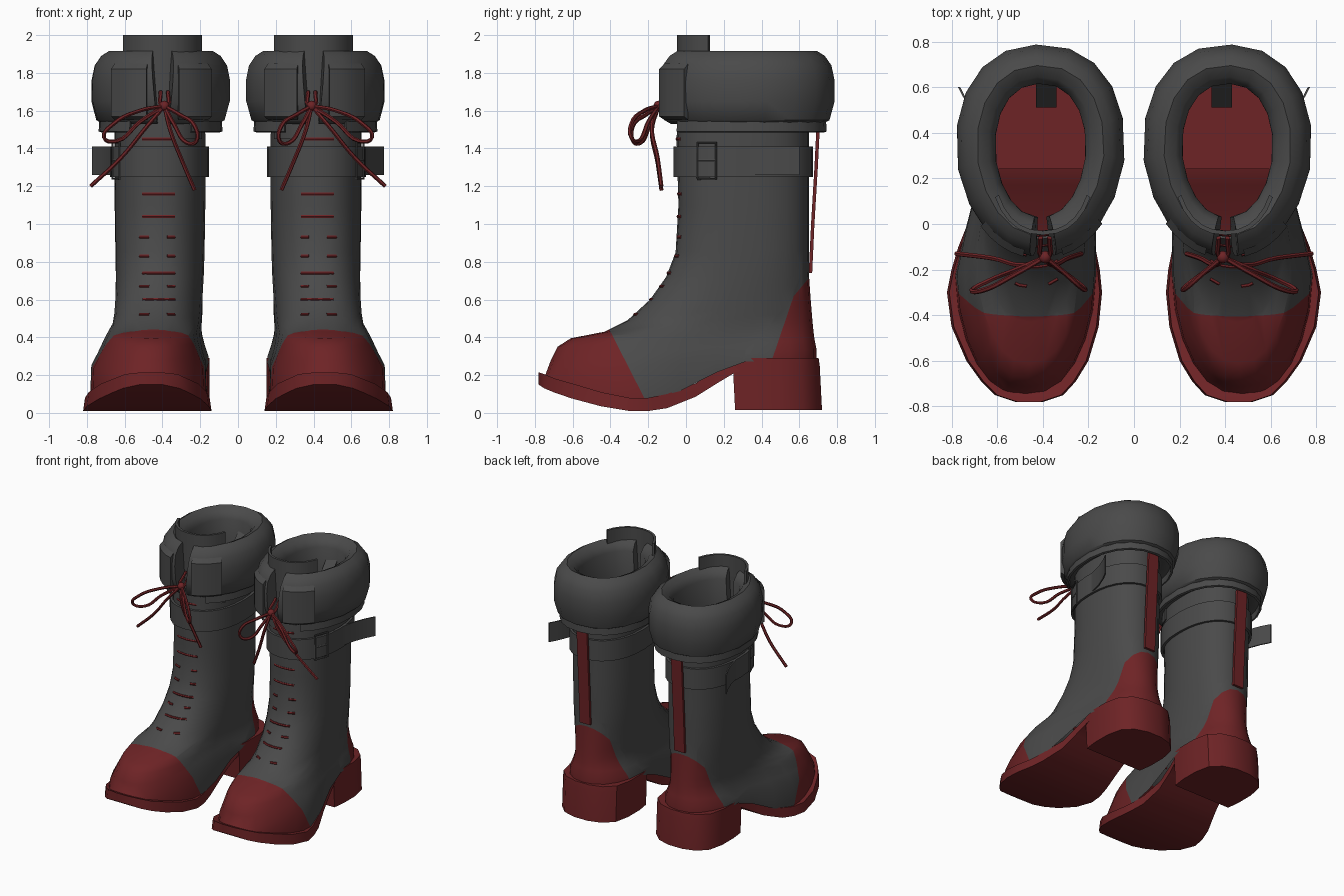
import bpy, bmesh, math
from mathutils import Vector
from mathutils.bvhtree import BVHTree

if "Cube" in bpy.data.objects:
    bpy.data.objects.remove(bpy.data.objects["Cube"])


def material(name, rgb):
    m = bpy.data.materials.new(name)
    m.diffuse_color = (*rgb, 1)
    m.use_nodes = True
    m.node_tree.nodes["Principled BSDF"].inputs["Base Color"].default_value = m.diffuse_color
    return m


GREY = material("dark_grey_leather", (0.068, 0.068, 0.068))
RED = material("deep_red_leather", (0.155, 0.017, 0.019))


def lerp(table, t):
    """Piecewise linear lookup in rows of (key, values...)."""
    for a, b in zip(table, table[1:]):
        if t <= b[0]:
            k = max(0, (t - a[0]) / (b[0] - a[0]))
            return [p + (q - p) * k for p, q in zip(a[1:], b[1:])]
    return list(table[-1][1:])


def finish(name, me, mats, angle=40):
    """Every part is built for the +x boot and mirrored into a pair."""
    for m in mats:
        me.materials.append(m)
    me.shade_smooth()
    me.set_sharp_from_angle(angle=math.radians(angle))
    ob = bpy.data.objects.new(name, me)
    bpy.context.collection.objects.link(ob)
    mod = ob.modifiers.new("pair", "MIRROR")
    mod.use_mirror_merge = False
    return ob


def loft(rings, loop=True, caps=True, wrap=False):
    bm = bmesh.new()
    vs = [[bm.verts.new(p) for p in r] for r in rings]
    n = len(vs[0])
    pairs = list(zip(vs, vs[1:])) + ([(vs[-1], vs[0])] if wrap else [])
    for a, b in pairs:
        for i in range(n if loop else n - 1):
            j = (i + 1) % n
            bm.faces.new((a[i], a[j], b[j], b[i]))
    if caps:
        bm.faces.new(vs[0])
        bm.faces.new(vs[-1])
    bmesh.ops.recalc_face_normals(bm, faces=bm.faces)
    return bm


def mesh_part(name, bm, mats, angle=40):
    me = bpy.data.meshes.new(name)
    bm.to_mesh(me)
    bm.free()
    return finish(name, me, mats, angle)


def tube(name, paths, radius, mat, smooth=True):
    cu = bpy.data.curves.new(name, "CURVE")
    cu.dimensions = "3D"
    cu.bevel_depth, cu.bevel_resolution, cu.resolution_u = radius, 1, 5
    cu.use_fill_caps = True
    for pts in paths:
        if smooth:
            sp = cu.splines.new("BEZIER")
            sp.bezier_points.add(len(pts) - 1)
            for b, p in zip(sp.bezier_points, pts):
                b.co = p
                b.handle_left_type = b.handle_right_type = "AUTO"
        else:
            sp = cu.splines.new("POLY")
            sp.points.add(len(pts) - 1)
            for b, p in zip(sp.points, pts):
                b.co = (*p, 1)
    tmp = bpy.data.objects.new("tmp", cu)
    bpy.context.collection.objects.link(tmp)
    me = bpy.data.meshes.new_from_object(tmp)
    bpy.data.objects.remove(tmp)
    me.materials.clear()
    return finish(name, me, [mat])


def oval(deg, cx, yf, yb, w, off=0.0, q=0.88, egg=0.0):
    """Point on a squarish oval; egg narrows its front half."""
    c, s = math.cos(math.radians(deg)), math.sin(math.radians(deg))
    f = lambda v: math.copysign(abs(v) ** q, v)
    return (cx + (w + off) * f(c) * (1 - egg * max(0, -s)),
            (yf + yb) / 2 + ((yb - yf) / 2 + off) * f(s))


# Sole: y, left x, right x, bottom z, top z
SOLE = [(-.78, .40, .52, .15, .215), (-.75, .31, .61, .13, .205), (-.69, .255, .67, .105, .18),
        (-.6, .20, .735, .075, .155), (-.45, .155, .80, .035, .11), (-.3, .14, .82, .01, .08),
        (-.2, .15, .80, .01, .08), (-.1, .17, .77, .025, .10), (.05, .19, .71, .085, .155),
        (.17, .185, .68, .16, .23), (.27, .165, .66, .22, .28), (.5, .165, .655, .23, .285)]
mesh_part("sole", loft([[(l, y, b), (r, y, b), (r - .01, y, t), (l + .01, y, t)]
                        for y, l, r, b, t in SOLE]), [RED])

# Block heel with flat front and rounded back
HEEL = [(.165, .26), (.15, .36), (.15, .5), (.175, .62), (.25, .69), (.35, .72),
        (.47, .72), (.57, .69), (.64, .62), (.667, .5), (.667, .36), (.655, .26)]
mesh_part("heel", loft([[(x, y - k, z) for x, y in HEEL]
                        for z, k in ((.015, 0), (.25, .012), (.29, .018))]), [RED], 35)

# Upper: z front, z back, y front, y back, centre x, half width, waist pinch
RINGS = [(None, None, -.755, .69, .475, .325, .18), (.20, .34, -.745, .69, .475, .318, .17),
         (.28, .39, -.715, .68, .47, .285, .13), (.35, .43, -.68, .675, .465, .262, .09),
         (.395, .48, -.61, .67, .46, .245, .05), (.43, .54, -.43, .665, .45, .235, .02),
         (.49, .60, -.31, .66, .445, .23, 0), (.60, .67, -.19, .655, .44, .23, 0),
         (.72, .75, -.105, .65, .43, .233, 0), (.85, .86, -.055, .65, .425, .236, 0),
         (1.1, 1.1, -.04, .65, .42, .24, 0), (1.45, 1.45, -.05, .65, .415, .24, 0),
         (1.84, 1.84, -.03, .66, .41, .235, 0)]
rings = []
for zf, zb, yf, yb, cx, w, pinch in RINGS:
    ring = []
    for i in range(28):
        x, y = oval(i * 360 / 28 - 90, cx, yf, yb, w)
        x = cx + (x - cx) * (1 - pinch * math.exp(-((y - .15) / .28) ** 2))
        x -= (cx - .413) * min(1, max(0, (y + .2) / .5))  # the foot turns out only ahead of the heel
        z = lerp(SOLE, y)[3] - .01 if zf is None else zf + (zb - zf) * (y - yf) / (yb - yf)
        ring.append((x, y, z))
    rings.append(ring)
upper = loft(rings, caps=False)
# toe cap and rounded heel counter are cut in with slanted planes
TOE = [(Vector((0, -.40, .43)), Vector((0, -1, -.51)))]
COUNTER = [(Vector((0, .455, .28)), Vector((0, 1, -.34))),
           (Vector((0, .66, .725)), Vector((0, 1.2, -1)))]
for co, no in TOE + COUNTER:
    bmesh.ops.bisect_plane(upper, geom=upper.verts[:] + upper.edges[:] + upper.faces[:],
                           plane_co=co, plane_no=no)
for f in upper.faces:
    c = f.calc_center_median()
    f.material_index = int(any(all((c - co).dot(no) > 0 for co, no in p) for p in (TOE, COUNTER)))
tree = BVHTree.FromBMesh(upper)
mesh_part("upper", upper, [GREY, RED], 50)

# Thick folded cuff, open in a narrow V at the front (offset, z)
CUFF = [(-.03, 1.55), (-.03, 1.84), (0, 1.89), (.05, 1.915), (.09, 1.89), (.125, 1.84),
        (.142, 1.76), (.142, 1.65), (.115, 1.55), (.08, 1.53), (.02, 1.54)]


def band(profile, start, end, n, dims, gap=0, egg=0.0):
    out = []
    for i in range(n + 1):
        ring = []
        for off, z in profile:
            g = gap * (z - 1.5)
            a = start + g + (end - start - 2 * g) * i / n
            ring.append((*oval(a, *dims, off, egg=egg), z))
        out.append(ring)
    return out


CUFF_DIMS, EGG = (.41, .0, .645, .23), .15
mesh_part("cuff", loft(band(CUFF, -88, 264, 18, CUFF_DIMS, 14, EGG)), [GREY], 45)
# front facing panels lying on both cuff ends
PANEL = [(.12, 1.55), (.15, 1.57), (.15, 1.82), (.12, 1.85)]
for name, a, b in (("outer_cuff_panel", -79, -42), ("inner_cuff_panel", 220, 255)):
    mesh_part(name, loft(band(PANEL, a, b, 4, CUFF_DIMS, egg=EGG)), [GREY])
# lower layer of the fold
mesh_part("cuff_lining", loft(band([(.01, 1.54), (.095, 1.57), (.10, 1.49), (.085, 1.485), (.08, 1.54)],
                                   -60, 240, 18, CUFF_DIMS, egg=.1)), [GREY])

# Tongue standing up inside the front
mesh_part("tongue", loft(band([(-.03, 1.45), (-.012, 1.45), (-.012, 2.0), (-.03, 2.0)],
                              -152, -28, 10, (.40, -.06, .645, .245))), [GREY])

# Ankle strap with free tail and buckle on the outer side
mesh_part("strap", loft(band([(.004, 1.25), (.022, 1.25), (.022, 1.41), (.004, 1.41)],
                             0, 360 - 360 / 28, 27, (.416, -.045, .65, .24)),
                        caps=False, wrap=True), [GREY])
mesh_part("strap_tail", loft([[(x, y, 1.26), (x + .01, y, 1.26), (x + .01, y, 1.41), (x, y, 1.41)]
                              for x, y in ((.662, .32), (.69, .44), (.725, .53), (.762, .60))]), [GREY])


def side_hit(y, z):
    return tree.ray_cast(Vector((2, y, z)), Vector((-1, 0, 0)))[0] + Vector((.026, 0, 0))


tube("buckle", [[side_hit(y, z) for y, z in ((.06, 1.24), (.16, 1.24), (.16, 1.43), (.06, 1.43), (.06, 1.24))],
                [side_hit(y, 1.335) for y in (.06, .16)]], .007, GREY, False)

# Red pull strip down the back, grey pull tab inside
mesh_part("back_strip", loft([[(.365, y, z), (.455, y, z), (.455, y + .018, z), (.365, y + .018, z)]
                              for y, z in ((.69, 1.5), (.68, 1.3), (.662, 1.0), (.65, .74))]), [RED])
mesh_part("inner_tab", loft([[(.34, y, z), (.43, y, z), (.43, y, z + .01), (.34, y, z + .01)]
                             for y, z in ((.645, 1.78), (.51, 1.62))]), [GREY])


# Lacing: full bars and short stitches resting on the front
def front_hit(x, z):
    return tree.ray_cast(Vector((x, -2, z)), Vector((0, 1, 0)))[0] + Vector((0, .002, 0))


def bar(x0, x1, z):
    return [front_hit(x0 + (x1 - x0) * i / 6, z) for i in range(7)]


bars = [bar(.335, .505, z) for z in (1.45, 1.16, 1.04, .74, .60)]
for z in (.93, .83, .67, .52):
    bars += [bar(.335, .375, z), bar(.47, .52, z)]
tube("lacing", bars, .009, RED, False)

# Tied bow: two loops, two tails, a knot and the lace ends coming from the cuff
K = (.39, -.145, 1.625)
tube("bow", [
    [K, (.52, -.22, 1.60), (.66, -.29, 1.53), (.71, -.29, 1.46), (.64, -.25, 1.44), (.52, -.2, 1.54), K],
    [K, (.31, -.21, 1.58), (.23, -.28, 1.52), (.22, -.28, 1.44), (.27, -.24, 1.43), (.34, -.19, 1.53), K],
    [K, (.48, -.18, 1.52), (.62, -.15, 1.35), (.78, -.13, 1.20)],
    [K, (.36, -.18, 1.50), (.29, -.15, 1.32), (.23, -.13, 1.18)],
    [(.37, -.06, 1.70), K, (.41, -.06, 1.70)]], .011, RED)
knot = bmesh.new()
bmesh.ops.create_icosphere(knot, subdivisions=2, radius=.028)
bmesh.ops.translate(knot, verts=knot.verts, vec=K)
mesh_part("knot", knot, [RED], 60)
